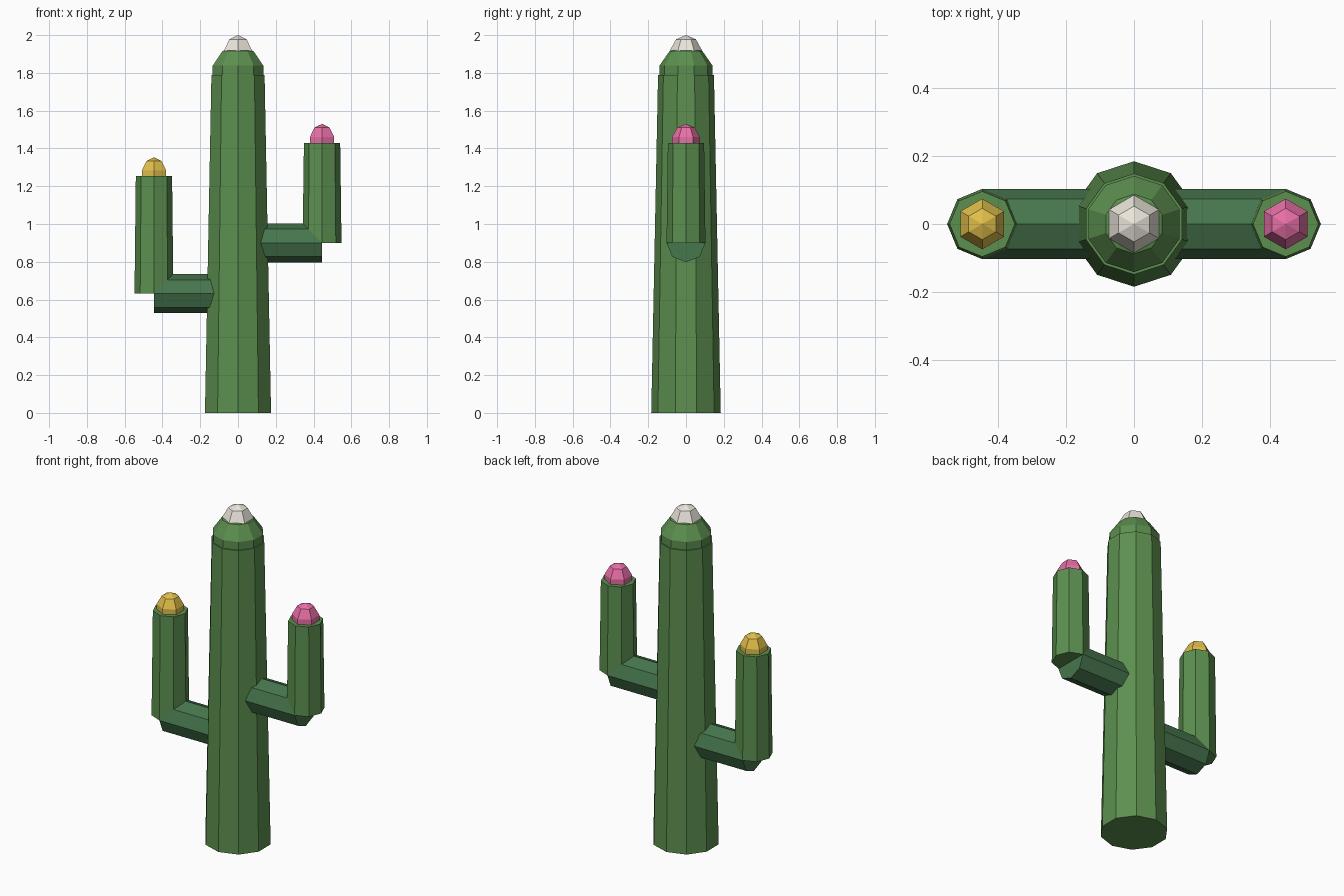
import bpy, bmesh, math
from mathutils import Matrix, Vector

if "Cube" in bpy.data.objects:
    bpy.data.objects.remove(bpy.data.objects["Cube"])


def material(name, rgb):
    m = bpy.data.materials.new(name)
    m.diffuse_color = (*rgb, 1)
    m.use_nodes = True
    m.node_tree.nodes["Principled BSDF"].inputs["Base Color"].default_value = m.diffuse_color
    return m


TRUNK = material("cactus_green", (0.107, 0.275, 0.078))
ELBOW = material("dark_green", (0.062, 0.18, 0.075))
YELLOW = material("yellow_bloom", (0.75, 0.52, 0.07))
PINK = material("pink_bloom", (0.80, 0.16, 0.38))
WHITE = material("pale_bloom", (0.82, 0.78, 0.70))


def add_object(name, bm, mat):
    me = bpy.data.meshes.new(name)
    bm.to_mesh(me)
    bm.free()
    me.materials.append(mat)
    ob = bpy.data.objects.new(name, me)
    bpy.context.collection.objects.link(ob)
    return ob


def column(name, sides, r1, r2, start, end, mat):
    """Tapered prism from start to end, one corner pointing along y."""
    start, end = Vector(start), Vector(end)
    axis = end - start
    side = Vector((0, 1, 0))
    other = side.cross(axis.normalized())
    bm = bmesh.new()
    rings = []
    for centre, r in ((start, r1), (end, r2)):
        angles = [2 * math.pi * i / sides for i in range(sides)]
        rings.append([bm.verts.new(centre + r * (math.cos(a) * side + math.sin(a) * other))
                      for a in angles])
    for i in range(sides):
        j = (i + 1) % sides
        bm.faces.new((rings[0][i], rings[0][j], rings[1][j], rings[1][i]))
    bm.faces.new(rings[0])
    bm.faces.new(rings[1])
    bmesh.ops.recalc_face_normals(bm, faces=bm.faces)
    return add_object(name, bm, mat)


def dome(name, sides, r, h, centre, mat):
    """Five-ring faceted ball, one corner pointing along y."""
    bm = bmesh.new()
    bmesh.ops.create_uvsphere(bm, u_segments=sides, v_segments=5, radius=1)
    # turn so that the corner with the largest radius lies on the y axis
    v = max(bm.verts, key=lambda p: p.co.x ** 2 + p.co.y ** 2).co
    turn = Matrix.Rotation(math.pi / 2 - math.atan2(v.y, v.x), 4, 'Z')
    bm.transform(Matrix.Translation(centre) @ Matrix.Diagonal((r, r, h, 1)) @ turn)
    return add_object(name, bm, mat)


# Trunk with rounded cap and top bloom
column("trunk", 10, 0.184, 0.148, (0, 0, 0), (0, 0, 1.79), TRUNK)
dome("trunk_cap", 10, 0.148, 0.155, (0, 0, 1.79), TRUNK)
dome("top_bloom", 6, 0.089, 0.115, (0, 0, 1.885), WHITE)

# Arms: horizontal elbow, upright and bloom
for label, x, z, top, mat in (("left", -0.445, 0.632, 1.253, YELLOW),
                              ("right", 0.445, 0.90, 1.43, PINK)):
    column(label + "_arm_elbow", 8, 0.103, 0.103, (0, 0, z), (x, 0, z), ELBOW)
    column(label + "_arm_upright", 8, 0.103, 0.096, (x, 0, z), (x, 0, top), TRUNK)
    dome(label + "_arm_bloom", 6, 0.078, 0.1, (x, 0, top), mat)
